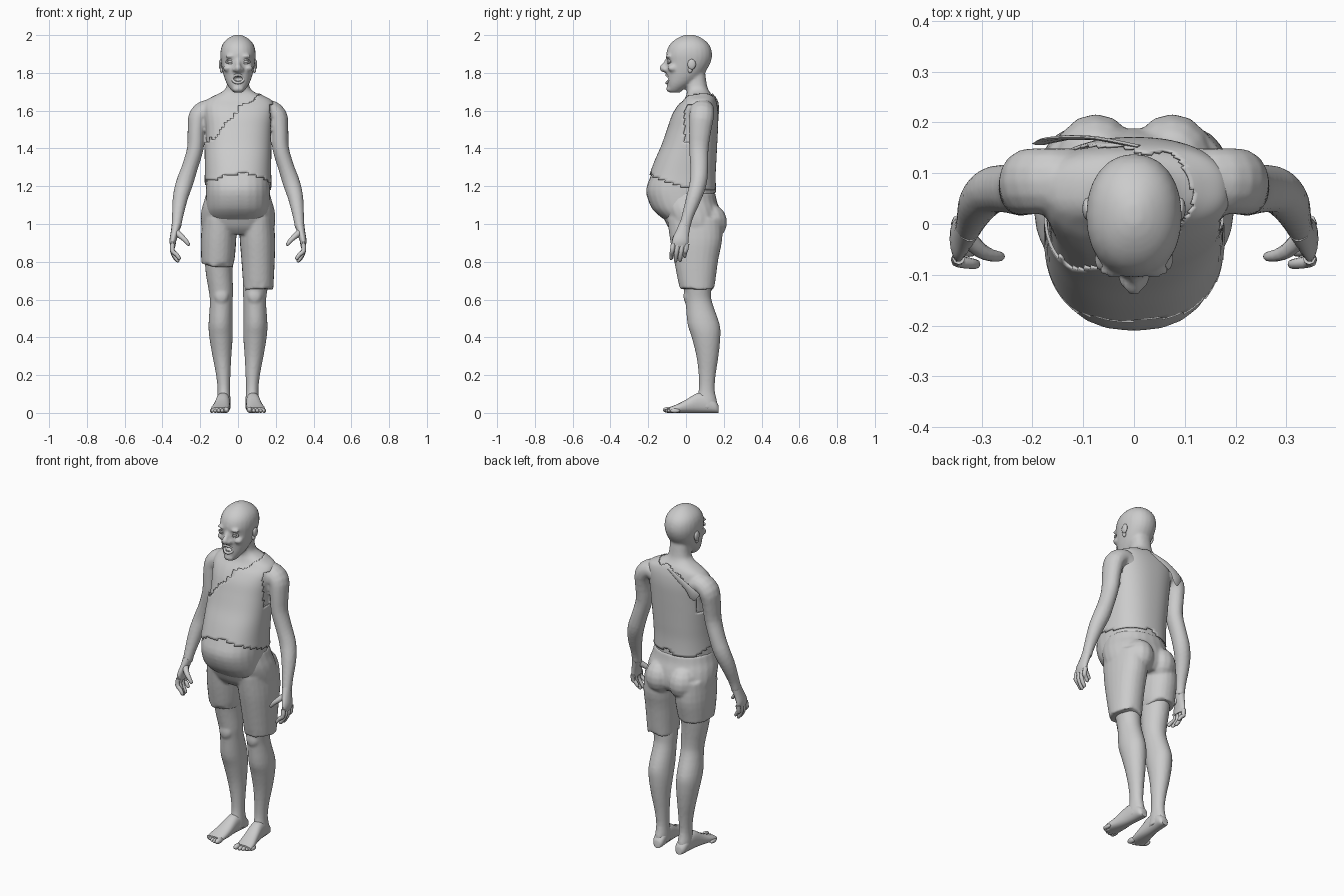
import bpy, bmesh, math, random
from mathutils import Vector, Matrix

random.seed(4)


def spline(keys, n):
    """Catmull-Rom interpolation of tuples, n steps per span."""
    ks = [Vector(k) for k in keys]
    out = []
    for i in range(len(ks) - 1):
        a, b, c, d = ks[max(i - 1, 0)], ks[i], ks[i + 1], ks[min(i + 2, len(ks) - 1)]
        for j in range(n):
            t = j / n
            out.append(0.5 * (2 * b + (c - a) * t + (2 * a - 5 * b + 4 * c - d) * t * t
                              + (3 * b - a - 3 * c + d) * t ** 3))
    return out + [ks[-1]]


def sup(a, e):
    c, s = math.cos(a), math.sin(a)
    return (math.copysign(abs(c) ** (2 / e), c), math.copysign(abs(s) ** (2 / e), s))


def skin(bm, rings, caps=True):
    vr = [[bm.verts.new(p) for p in r] for r in rings]
    n = len(vr[0])
    for a, b in zip(vr, vr[1:]):
        for i in range(n):
            bm.faces.new((a[i], a[(i + 1) % n], b[(i + 1) % n], b[i]))
    if caps:
        bm.faces.new(vr[0])
        bm.faces.new(vr[-1])


def stack(bm, keys, s=1, sides=24, n=3, e=2.0, grow=0, caps=True, tear=0):
    """Horizontal rings from keys (z, centre x, half width, front y, back y)."""
    rings = []
    for k, (z, cx, rx, yf, yb) in enumerate(spline(keys, n)):
        ring = []
        for i in range(sides):
            c, q = sup(math.tau * i / sides, e)
            dz = random.uniform(-tear, tear) if k == 0 else 0
            ring.append((s * cx + (rx + grow) * c, (yf + yb) / 2 + ((yb - yf) / 2 + grow) * q, z + dz))
        rings.append(ring)
    skin(bm, rings, caps)


def tube(bm, keys, s=1, sides=14, n=3):
    """Rings across a path from keys (x, y, z, side radius, depth radius)."""
    ks = spline(keys, n)
    rings = []
    for i, k in enumerate(ks):
        p = Vector(k[:3])
        t = (Vector(ks[min(i + 1, len(ks) - 1)][:3]) - Vector(ks[max(i - 1, 0)][:3])).normalized()
        a = t.cross(Vector((0, 1, 0))).normalized()
        b = a.cross(t)
        ring = []
        for j in range(sides):
            u = math.tau * j / sides
            v = p + a * k[3] * math.cos(u) + b * k[4] * math.sin(u)
            ring.append((s * v.x, v.y, v.z))
        rings.append(ring)
    skin(bm, rings)


def ball(bm, c, r):
    bmesh.ops.create_uvsphere(bm, u_segments=14, v_segments=9, radius=1,
                              matrix=Matrix.Translation(c) @ Matrix.Diagonal((*r, 1)))


def finish(name, bm, voxel=0, smooth=3):
    bmesh.ops.recalc_face_normals(bm, faces=bm.faces)
    me = bpy.data.meshes.new(name)
    bm.to_mesh(me)
    bm.free()
    ob = bpy.data.objects.new(name, me)
    bpy.context.collection.objects.link(ob)
    bpy.ops.object.select_all(action='DESELECT')
    ob.select_set(True)
    bpy.context.view_layer.objects.active = ob
    bpy.ops.object.shade_smooth_by_angle(angle=math.radians(50))
    if voxel:
        m = ob.modifiers.new("fuse", 'REMESH')
        m.mode, m.voxel_size, m.use_smooth_shade = 'VOXEL', voxel, True
        m = ob.modifiers.new("soften", 'SMOOTH')
        m.factor, m.iterations = 0.5, smooth
    return ob


TORSO = [(1.0, 0, .15, -.08, .15), (1.05, 0, .165, -.15, .155), (1.10, 0, .17, -.19, .155),
         (1.18, 0, .17, -.211, .15), (1.26, 0, .167, -.185, .148), (1.34, 0, .167, -.155, .152),
         (1.42, 0, .168, -.12, .156), (1.50, 0, .17, -.092, .16), (1.57, 0, .177, -.068, .162),
         (1.62, 0, .182, -.04, .158), (1.655, 0, .168, -.012, .15), (1.68, 0, .125, .0, .14),
         (1.70, 0, .085, .005, .125), (1.73, 0, .06, .0, .112), (1.81, 0, .056, -.005, .10)]
HEAD = [(1.695, 0, .02, -.085, -.03), (1.708, 0, .036, -.095, -.02), (1.74, 0, .058, -.1, .03),
        (1.78, 0, .074, -.102, .08), (1.82, 0, .084, -.104, .112), (1.86, 0, .091, -.103, .132),
        (1.90, 0, .094, -.105, .138), (1.94, 0, .087, -.092, .128), (1.97, 0, .068, -.066, .103),
        (1.992, 0, .038, -.03, .068), (2.002, 0, .012, 0, .035)]
LEG = [(0.02, .075, .036, .04, .165), (.06, .075, .036, .05, .165), (.12, .075, .033, .067, .152),
       (.20, .078, .038, .067, .157), (.30, .085, .05, .055, .172), (.40, .09, .062, .03, .182),
       (.47, .092, .064, .008, .178), (.58, .089, .06, -.002, .14), (.64, .09, .064, -.01, .132),
       (.75, .1, .072, -.03, .14), (.90, .1, .08, -.06, .16), (1.02, .095, .08, -.07, .16)]
ARM = [(.10, .085, 1.58, .06, .065), (.16, .085, 1.605, .055, .065), (.208, .083, 1.57, .054, .066),
       (.220, .075, 1.50, .047, .06), (.226, .068, 1.40, .044, .052), (.255, .07, 1.30, .043, .048),
       (.282, .065, 1.22, .046, .046), (.305, .042, 1.14, .041, .041), (.32, .008, 1.04, .03, .031),
       (.327, -.008, .98, .026, .031)]

# body: torso, neck, head, legs and arms fused into one skin
bm = bmesh.new()
stack(bm, TORSO, e=2.35)
stack(bm, HEAD, e=2.15)
tube(bm, [(0, -.092, 1.875, .012, .014), (0, -.108, 1.845, .013, .016), (0, -.122, 1.825, .018, .02),
          (0, -.108, 1.808, .013, .012)])
ball(bm, (0, -.088, 1.715), (.03, .017, .018))
for s in (1, -1):
    stack(bm, LEG, s)
    tube(bm, ARM, s)
    ball(bm, (s * .018, -.108, 1.818), (.014, .016, .012))
    ball(bm, (s * .04, -.09, 1.888), (.03, .017, .01))
    ball(bm, (s * .052, -.07, 1.825), (.028, .028, .02))
    ball(bm, (s * .088, .008, .62), (.038, .022, .045))
body = finish("body", bm, .008)

# open mouth cut into the face
bm = bmesh.new()
ball(bm, (0, -.105, 1.768), (.028, .05, .02))
cutter = finish("mouth_cutter", bm)
cutter.hide_render = True
cutter.hide_set(True)
m = body.modifiers.new("mouth", 'BOOLEAN')
m.operation, m.object = 'DIFFERENCE', cutter


def loop(name, c, rx, rz, r, bulge):
    """Closed rounded band facing forwards, for lips and eyelids."""
    bm = bmesh.new()
    N, M = 24, 8
    vs = []
    for i in range(N):
        u = math.tau * i / N
        for j in range(M):
            v = math.tau * j / M
            k = r * math.cos(v)
            vs.append(bm.verts.new((c[0] + (rx + k) * math.cos(u),
                                    c[1] + r * math.sin(v) + bulge * math.cos(u) ** 2,
                                    c[2] + (rz + k) * math.sin(u))))
    for i in range(N):
        for j in range(M):
            k, l = (i + 1) % N, (j + 1) % M
            bm.faces.new((vs[i * M + j], vs[k * M + j], vs[k * M + l], vs[i * M + l]))
    finish(name, bm)


loop("lips", (0, -.102, 1.768), .029, .021, .0075, .014)
bm = bmesh.new()
for i in range(-2, 3):
    for z in (1.782, 1.754):
        ball(bm, (i * .009, -.097 + .0015 * i * i, z), (.0045, .004, .006))
finish("teeth", bm)

for s, side in ((1, "left"), (-1, "right")):
    # eye and ear
    bm = bmesh.new()
    ball(bm, (s * .04, -.081, 1.86), (.019, .018, .013))
    finish(side + "_eye", bm)
    loop(side + "_eyelids", (s * .04, -.094, 1.86), .021, .009, .005, .006)
    bm = bmesh.new()
    ball(bm, (s * .092, .03, 1.845), (.010, .022, .028))
    ball(bm, (s * .087, .022, 1.815), (.009, .012, .016))
    finish(side + "_ear", bm)
    # hand: palm, four curled fingers and a thumb
    bm = bmesh.new()
    tube(bm, [(.325, -.005, 1.0, .025, .030), (.335, -.018, .955, .021, .036),
              (.345, -.03, .91, .018, .044), (.344, -.032, .88, .013, .042)], s)
    for i, (dz, dx) in enumerate(((.01, -.012), (-.002, -.004), (0, 0), (.022, 0))):
        y = -.067 + i * .024
        tube(bm, [(.345, y, .895, .013, .013), (.348, y - .006, .858, .012, .012),
                  (.337 + dx, y - .010, .828 + dz, .011, .011),
                  (.322 + dx, y - .012, .806 + dz, .009, .009),
                  (.318 + dx, y - .012, .801 + dz, .003, .003)], s, 8, 2)
    tube(bm, [(.325, -.03, .955, .018, .018), (.302, -.052, .935, .015, .015),
              (.28, -.062, .915, .012, .012), (.262, -.064, .892, .009, .009),
              (.258, -.064, .886, .003, .003)], s, 10, 2)
    finish(side + "_hand", bm)
    # foot with toes
    bm = bmesh.new()
    rings = []
    for y, cx, w, h in spline([(.172, .072, .02, .04), (.155, .073, .032, .065), (.11, .076, .035, .10),
                               (.06, .08, .037, .105), (.0, .086, .043, .07), (-.05, .094, .048, .045),
                               (-.088, .098, .046, .03)], 3):
        ring = []
        for i in range(18):
            c, q = sup(math.tau * i / 18, 2.4)
            ring.append((s * (cx + w * c), y, h * (.5 + .5 * q)))
        rings.append(ring)
    skin(bm, rings)
    for i in range(5):
        r = .016 if i == 0 else .0115
        ball(bm, (s * (.061 + i * .0185 + (.004 if i else 0)), -.092 + .0035 * i * i * .6, r),
             (r * .95, .031 if i == 0 else .027, r))
    finish(side + "_foot", bm)

# shorts: hips, buttocks and two torn legs of unequal length
bm = bmesh.new()
stack(bm, [(.945, 0, .17, -.06, .16), (.98, 0, .193, -.093, .185), (1.03, 0, .198, -.118, .188),
           (1.08, 0, .192, -.14, .178), (1.12, 0, .18, -.148, .164), (1.165, 0, .168, -.14, .155)], e=2.2)
for s, hem in ((1, .655), (-1, .785)):
    w = (hem - .655) / .13
    stack(bm, [(hem, .108, .079 + .004 * w, -.034 - .024 * w, .15 + .015 * w),
               (.82, .106, .089, -.066, .172), (.92, .103, .094, -.085, .192),
               (1.03, .098, .09, -.1, .19)], s, e=2.2, tear=.014)
    ball(bm, (s * .075, .12, 1.01), (.085, .098, .10))
finish("shorts", bm, .008, 3)


# torn one-shoulder shirt: the torso profile, grown and trimmed
def kept(c):
    x, y, z = c
    hem = 1.212 - .25 * y + .012 * math.sin(23 * x + 1) + .006 * math.sin(61 * x)
    if z < hem:
        return False
    if x > .168 and 1.43 < z < 1.635 and -.01 < y < .14:
        return False
    if x < -.15 and z > 1.43 and y < .13:
        return False
    rip = .008 * math.sin(70 * x)
    if y < .07:
        return z < max(1.45, 1.62 + (.55 if x > 0 else 1.2) * (x - .01)) + rip
    return z < 1.685 + (.6 * x if x < 0 else 0) + rip


bm = bmesh.new()
stack(bm, TORSO[2:13], sides=72, n=6, e=2.35, grow=.009, caps=False)
bmesh.ops.delete(bm, geom=[f for f in bm.faces if not kept(f.calc_center_median())], context='FACES')
shirt = finish("shirt", bm)
m = shirt.modifiers.new("cloth", 'SOLIDIFY')
m.thickness = .006

# loose rag hanging behind the right shoulder
bm = bmesh.new()
tube(bm, [(.01, .152, 1.672, .008, .004), (-.07, .168, 1.635, .016, .004), (-.13, .17, 1.60, .022, .005),
          (-.165, .165, 1.565, .034, .005), (-.185, .158, 1.55, .028, .003)], sides=8)
finish("shirt_rag", bm)
